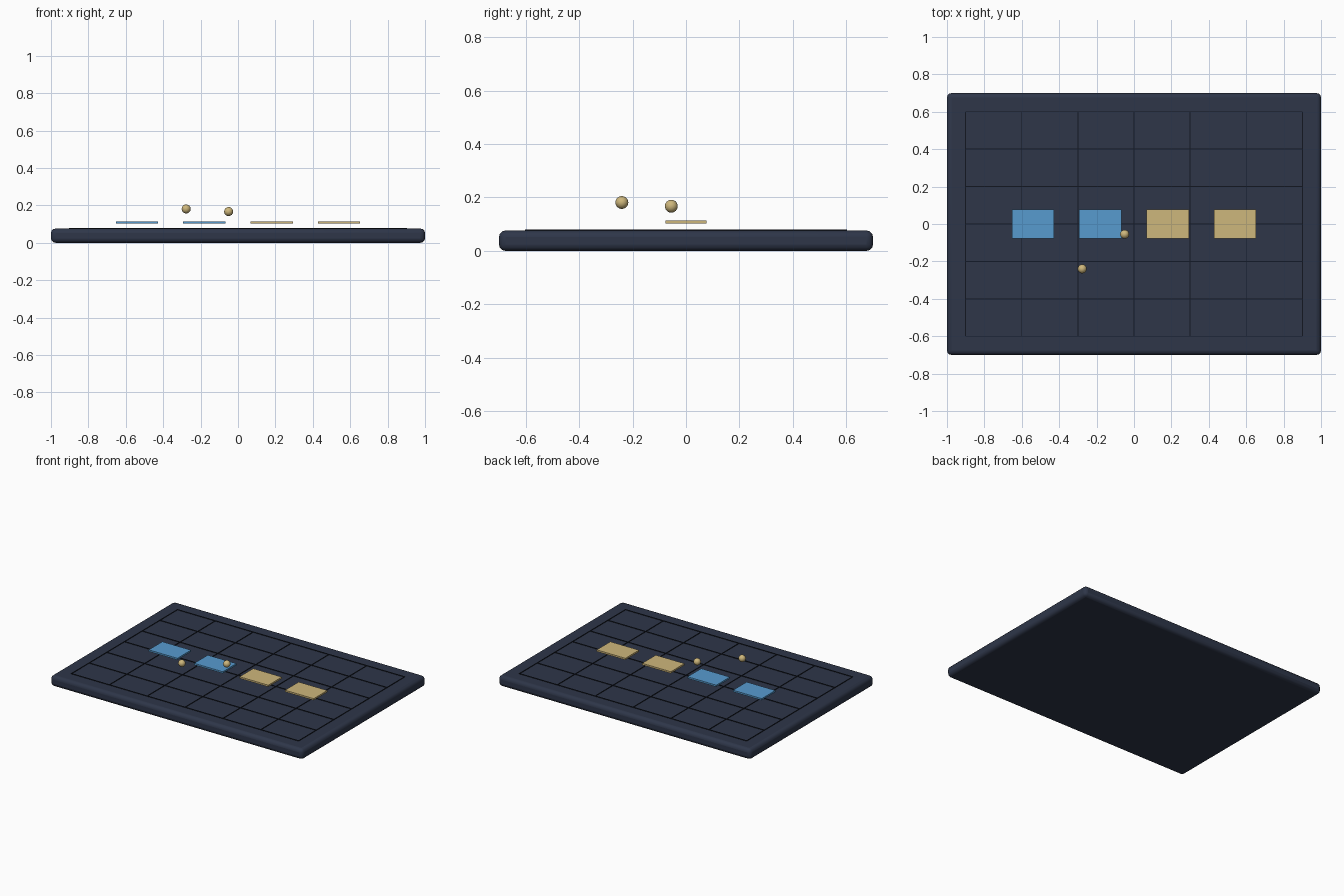
import bpy

if "Cube" in bpy.data.objects:
    bpy.data.objects.remove(bpy.data.objects["Cube"])


def material(name, r, g, b):
    """Flat material from 0-255 display values, stored as linear."""
    def lin(c):
        c /= 255
        return c / 12.92 if c <= 0.04045 else ((c + 0.055) / 1.055) ** 2.4
    m = bpy.data.materials.new(name)
    m.diffuse_color = (lin(r), lin(g), lin(b), 1)
    m.use_nodes = True
    m.node_tree.nodes["Principled BSDF"].inputs["Base Color"].default_value = m.diffuse_color
    return m


SLATE = material("dark slate", 46, 54, 73)
INK = material("near black", 18, 22, 32)
BLUE = material("sky blue", 87, 155, 207)
SAND = material("sand", 206, 183, 124)


def box(name, centre, size, mat, bevel=0, segments=2):
    bpy.ops.mesh.primitive_cube_add(size=1, location=centre)
    ob = bpy.context.object
    ob.name = name
    ob.scale = size
    bpy.ops.object.transform_apply(location=False, rotation=False, scale=True)
    ob.data.materials.append(mat)
    if bevel:
        mod = ob.modifiers.new("rounded edges", 'BEVEL')
        mod.width = bevel
        mod.segments = segments
        bpy.ops.object.shade_smooth_by_angle()
    return ob


# Board with rounded edges
TOP = 0.076
box("board", (0, 0, TOP / 2), (2, 1.4, TOP), SLATE, 0.024, 3)

# Thin grid lines lying on the board
for i in range(-3, 4):
    box("long_grid_line", (0, i * 0.2, TOP + 0.001), (1.8, 0.005, 0.006), INK)
    box("cross_grid_line", (i * 0.3, 0, TOP + 0.001), (0.005, 1.2, 0.006), INK)

# Row of floating tiles, two of each colour
for x, mat in ((-0.54, BLUE), (-0.18, BLUE), (0.18, SAND), (0.54, SAND)):
    box("tile", (x, 0, 0.108), (0.227, 0.154, 0.012), mat)

# Small floating balls
for centre in ((-0.277, -0.24, 0.181), (-0.05, -0.055, 0.167)):
    bpy.ops.mesh.primitive_uv_sphere_add(segments=24, ring_count=12,
                                         radius=0.024, location=centre)
    ball = bpy.context.object
    ball.name = "ball"
    ball.data.materials.append(SAND)
    bpy.ops.object.shade_smooth()
